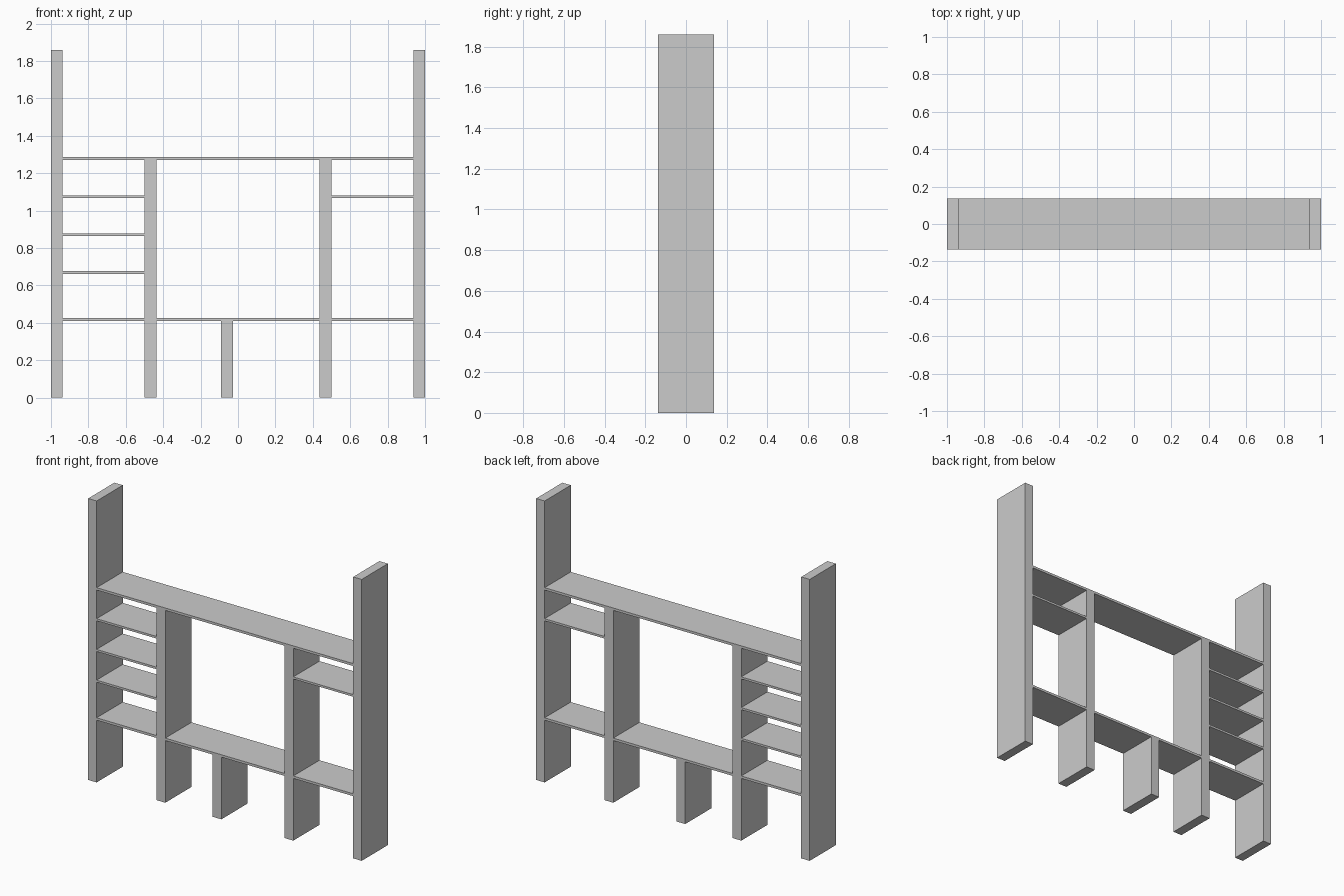
import bpy

if "Cube" in bpy.data.objects:
    bpy.data.objects.remove(bpy.data.objects["Cube"])

DEPTH = 0.273


def board(name, x0, x1, z0, z1):
    """Full-depth board given its front-view rectangle."""
    bpy.ops.mesh.primitive_cube_add(size=1, location=((x0 + x1) / 2, 0, (z0 + z1) / 2))
    ob = bpy.context.object
    ob.name = name
    ob.scale = (x1 - x0, DEPTH, z1 - z0)
    bpy.ops.object.transform_apply(location=False, rotation=False, scale=True)


OUT, IN0, IN1 = 0.938, 0.436, 0.50   # inner face of side posts, faces of inner posts
LOW, TOP, T = 0.411, 1.271, 0.016    # shelf undersides and thickness

# Tall side posts and inner posts
for side, s in (("left", -1), ("right", 1)):
    board(f"{side}_side_post", *sorted((s * OUT, s)), 0, 1.86)
    board(f"{side}_inner_post", *sorted((s * IN0, s * IN1)), 0, TOP)

# Short support under the middle shelf
board("centre_support", -0.09, -0.026, 0, LOW)

# Long top shelf and lower shelves between the posts
board("top_shelf", -OUT, OUT, TOP, TOP + T)
board("lower_shelf_left", -OUT, -IN1, LOW, LOW + T)
board("lower_shelf_middle", -IN0, IN0, LOW, LOW + T)
board("lower_shelf_right", IN1, OUT, LOW, LOW + T)

# Small shelves in the side bays
for i, z in enumerate((0.662, 0.865, 1.068)):
    board(f"left_small_shelf_{i + 1}", -OUT, -IN1, z, z + 0.014)
board("right_small_shelf", IN1, OUT, 1.068, 1.082)
